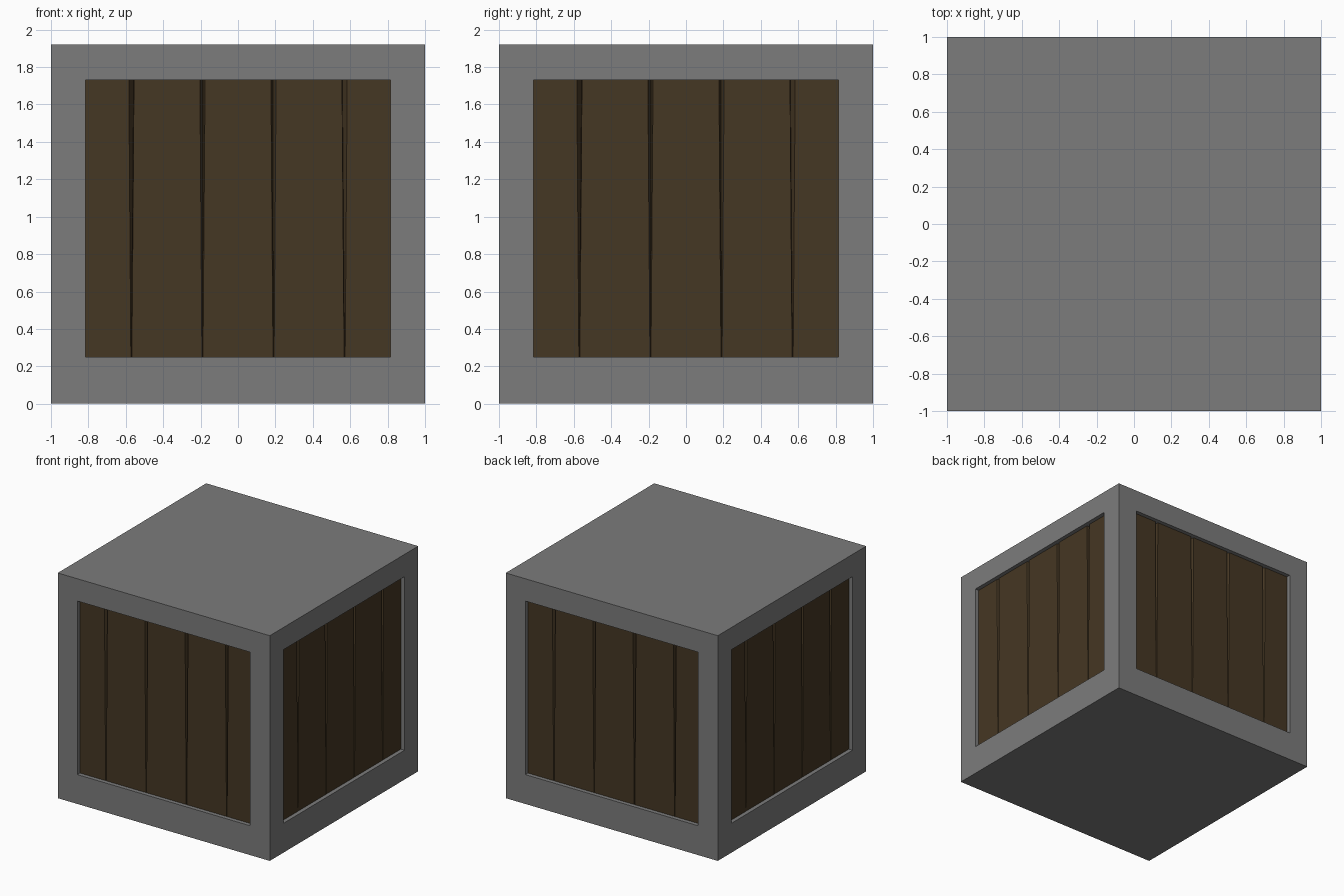
import bpy
import bmesh
from math import pi
from mathutils import Matrix

cube = bpy.data.objects.get("Cube")
if cube:
    bpy.data.objects.remove(cube, do_unlink=True)


def material(name, color):
    mat = bpy.data.materials.new(name)
    mat.use_nodes = True
    mat.diffuse_color = color
    mat.node_tree.nodes["Principled BSDF"].inputs["Base Color"].default_value = color
    return mat


METAL = material("grey metal", (0.2, 0.2, 0.2, 1))
WOOD = material("dark brown wood", (0.06, 0.038, 0.017, 1))

HALF, OPENING = 1.0, 0.815
BASE_TOP, LID_BOTTOM, HEIGHT = 0.25, 1.73, 1.92
RECESS, GROOVE_DEPTH = 0.035, 0.04


def add_object(name, bm, mat):
    mesh = bpy.data.meshes.new(name)
    bm.to_mesh(mesh)
    bm.free()
    mesh.materials.append(mat)
    obj = bpy.data.objects.new(name, mesh)
    bpy.context.collection.objects.link(obj)
    return obj


def box(name, low, high, mat):
    bm = bmesh.new()
    bmesh.ops.create_cube(bm, size=1)
    for v in bm.verts:
        v.co = [a + (b - a) * (c + 0.5) for a, b, c in zip(low, high, v.co)]
    return add_object(name, bm, mat)


def plank_panel(name, angle):
    """Recessed board wall whose seams are V grooves narrowing downwards."""
    y = -HALF + RECESS
    bm = bmesh.new()
    top = [(-OPENING, y)]
    bottom = [(-OPENING, y)]
    for x in (-0.57, -0.19, 0.19, 0.57):
        apex = x - 0.012 * x / 0.57
        top += [(x - 0.014, y), (apex, y + GROOVE_DEPTH), (x + 0.014, y)]
        bottom += [(x - 0.003, y), (x, y + 0.006), (x + 0.003, y)]
    top.append((OPENING, y))
    bottom.append((OPENING, y))
    upper = [bm.verts.new((px, py, LID_BOTTOM)) for px, py in top]
    lower = [bm.verts.new((px, py, BASE_TOP)) for px, py in bottom]
    for i in range(len(upper) - 1):
        bm.faces.new((lower[i], lower[i + 1], upper[i + 1], upper[i]))
    bm.transform(Matrix.Rotation(angle, 4, "Z"))
    add_object(name, bm, WOOD)


# Base and lid slabs
box("base", (-HALF, -HALF, 0), (HALF, HALF, BASE_TOP), METAL)
box("lid", (-HALF, -HALF, LID_BOTTOM), (HALF, HALF, HEIGHT), METAL)

# Corner posts
for side, sx in (("right", -1), ("left", 1)):
    for end, sy in (("front", -1), ("back", 1)):
        xs = sorted((sx * OPENING, sx * HALF))
        ys = sorted((sy * OPENING, sy * HALF))
        box(f"{end}_{side}_post", (xs[0], ys[0], BASE_TOP),
            (xs[1], ys[1], LID_BOTTOM), METAL)

# Board walls on the four sides
for i, side in enumerate(("front", "left", "back", "right")):
    plank_panel(f"{side}_planks", i * pi / 2)
